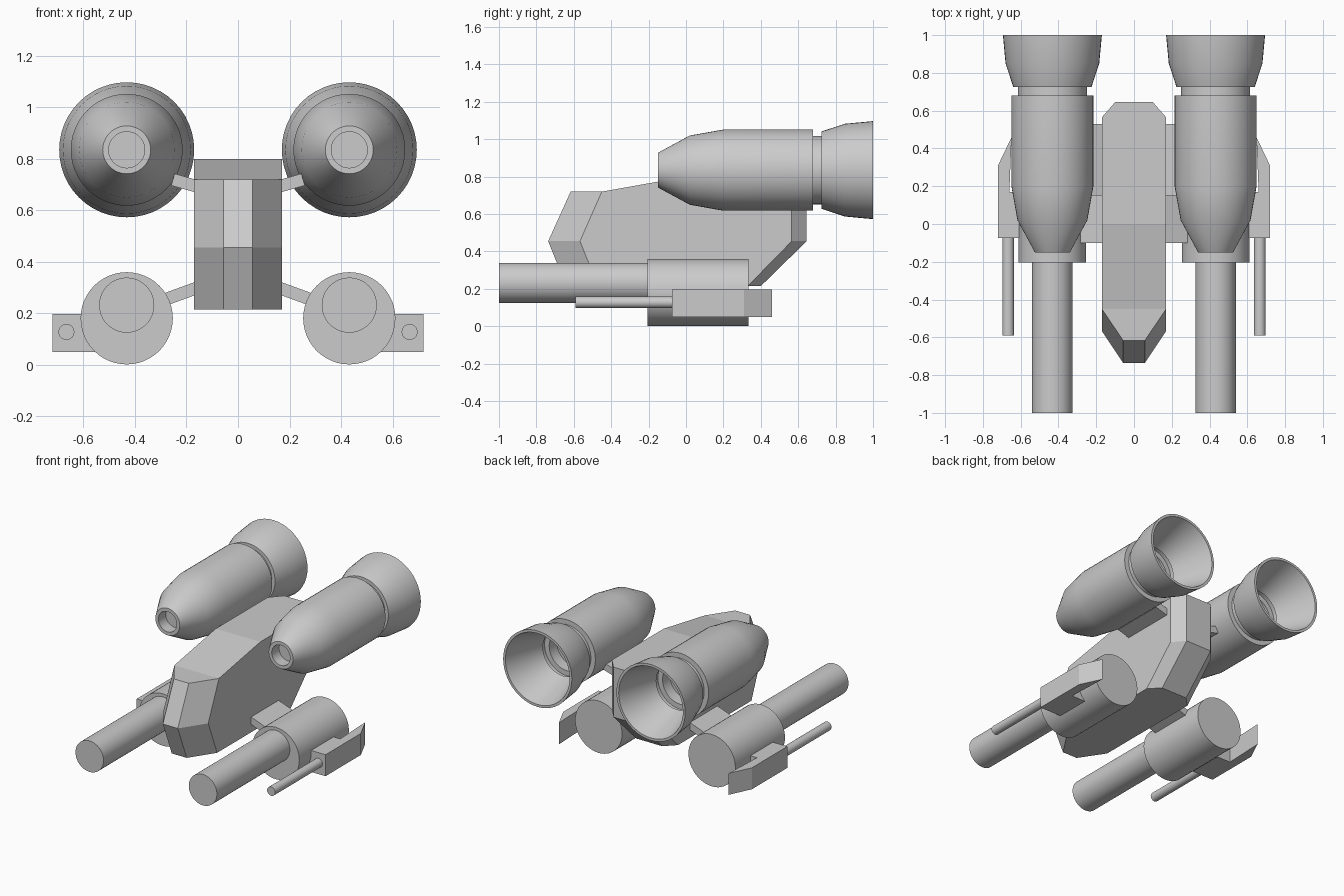
import bpy, bmesh, math
from mathutils import Matrix

if "Cube" in bpy.data.objects:
    bpy.data.objects.remove(bpy.data.objects["Cube"])


def finish(name, bm, smooth=False):
    bmesh.ops.remove_doubles(bm, verts=bm.verts, dist=1e-5)
    bmesh.ops.recalc_face_normals(bm, faces=bm.faces)
    me = bpy.data.meshes.new(name)
    bm.to_mesh(me)
    bm.free()
    ob = bpy.data.objects.new(name, me)
    bpy.context.collection.objects.link(ob)
    if smooth:
        bpy.ops.object.select_all(action='DESELECT')
        ob.select_set(True)
        bpy.context.view_layer.objects.active = ob
        bpy.ops.object.shade_smooth_by_angle(angle=math.radians(30))
    return ob


def revolve(name, profile, x, z, n=48):
    """Turn a (y, radius) profile around an axis parallel to y."""
    bm = bmesh.new()
    rings = []
    for y, r in profile:
        rings.append([bm.verts.new((x + r * math.cos(2 * math.pi * i / n), y,
                                    z + r * math.sin(2 * math.pi * i / n))) for i in range(n)])
    for a, b in zip(rings, rings[1:]):
        for i in range(n):
            j = (i + 1) % n
            bm.faces.new((a[i], a[j], b[j], b[i]))
    bm.faces.new(rings[0])
    bm.faces.new(rings[-1])
    return finish(name, bm, True)


def prism(name, outline, z0, z1):
    bm = bmesh.new()
    lo = [bm.verts.new((x, y, z0)) for x, y in outline]
    hi = [bm.verts.new((x, y, z1)) for x, y in outline]
    n = len(lo)
    for i in range(n):
        j = (i + 1) % n
        bm.faces.new((lo[i], lo[j], hi[j], hi[i]))
    bm.faces.new(lo)
    bm.faces.new(hi)
    return finish(name, bm)


def strut(name, x, y0, y1, z, length, thick, angle):
    bm = bmesh.new()
    m = (Matrix.Translation((x, (y0 + y1) / 2, z)) @ Matrix.Rotation(angle, 4, 'Y')
         @ Matrix.Diagonal((length, y1 - y0, thick, 1)))
    bmesh.ops.create_cube(bm, size=1, matrix=m)
    return finish(name, bm)


# Fuselage: faceted hull lofted across sections running along its length,
# each column is (half width, bottom, middle, top) with (y, z) points
columns = [
    (0.057, (-0.64, 0.215), (-0.737, 0.455), (-0.617, 0.72)),
    (0.17, (-0.47, 0.215), (-0.567, 0.455), (-0.45, 0.72)),
    (0.17, (0.0, 0.215), (0.0, 0.455), (0.0, 0.80)),
    (0.17, (0.33, 0.215), (0.565, 0.455), (0.565, 0.80)),
    (0.10, (0.40, 0.215), (0.645, 0.455), (0.645, 0.80)),
]
bm = bmesh.new()
side = {s: [[bm.verts.new((s * c[0], y, z)) for y, z in c[1:]] for c in columns] for s in (-1, 1)}
for s in (-1, 1):
    for a, b in zip(side[s], side[s][1:]):
        for k in (0, 1):
            bm.faces.new((a[k], b[k], b[k + 1], a[k + 1]))
L, R = side[-1], side[1]
for k in (0, 2):
    for i in range(4):
        bm.faces.new((L[i][k], R[i][k], R[i + 1][k], L[i + 1][k]))
for i in (0, 4):
    for k in (0, 1):
        bm.faces.new((L[i][k], R[i][k], R[i][k + 1], L[i][k + 1]))
finish("fuselage", bm)

engine_profile = [
    (-0.07, 0.07), (-0.15, 0.07), (-0.15, 0.093), (0.02, 0.185), (0.20, 0.217),
    (0.68, 0.217), (0.68, 0.183), (0.725, 0.183), (0.725, 0.207), (0.85, 0.248),
    (1.0, 0.262), (1.0, 0.245), (0.72, 0.155), (0.72, 0.17), (0.68, 0.17),
    (0.68, 0.135), (0.60, 0.135)]

for s, tag in ((-1, "left"), (1, "right")):
    # Upper engine with hollow nose and nozzle
    revolve("engine_" + tag, engine_profile, s * 0.432, 0.835)
    # Lower cannon: drum and barrel
    revolve("cannon_drum_" + tag, [(-0.205, 0.179), (0.335, 0.179)], s * 0.432, 0.181)
    revolve("cannon_barrel_" + tag, [(-1.0, 0.107), (-0.15, 0.107)], s * 0.432, 0.232)
    # Side pod with swept rear fin and small gun
    prism("side_pod_" + tag, [(s * x, y) for x, y in (
        (0.54, -0.075), (0.72, -0.075), (0.72, 0.31), (0.648, 0.46),
        (0.66, 0.17), (0.54, 0.17))], 0.05, 0.198)
    revolve("side_gun_" + tag, [(-0.59, 0.031), (-0.05, 0.031)], s * 0.666, 0.128, 24)
    # Struts joining the fuselage to engine and cannon
    strut("engine_strut_" + tag, s * 0.195, 0.15, 0.53, 0.703, 0.12, 0.048, -s * math.radians(16))
    strut("cannon_strut_" + tag, s * 0.22, -0.10, 0.20, 0.277, 0.15, 0.048, s * math.radians(-20) * -1)
